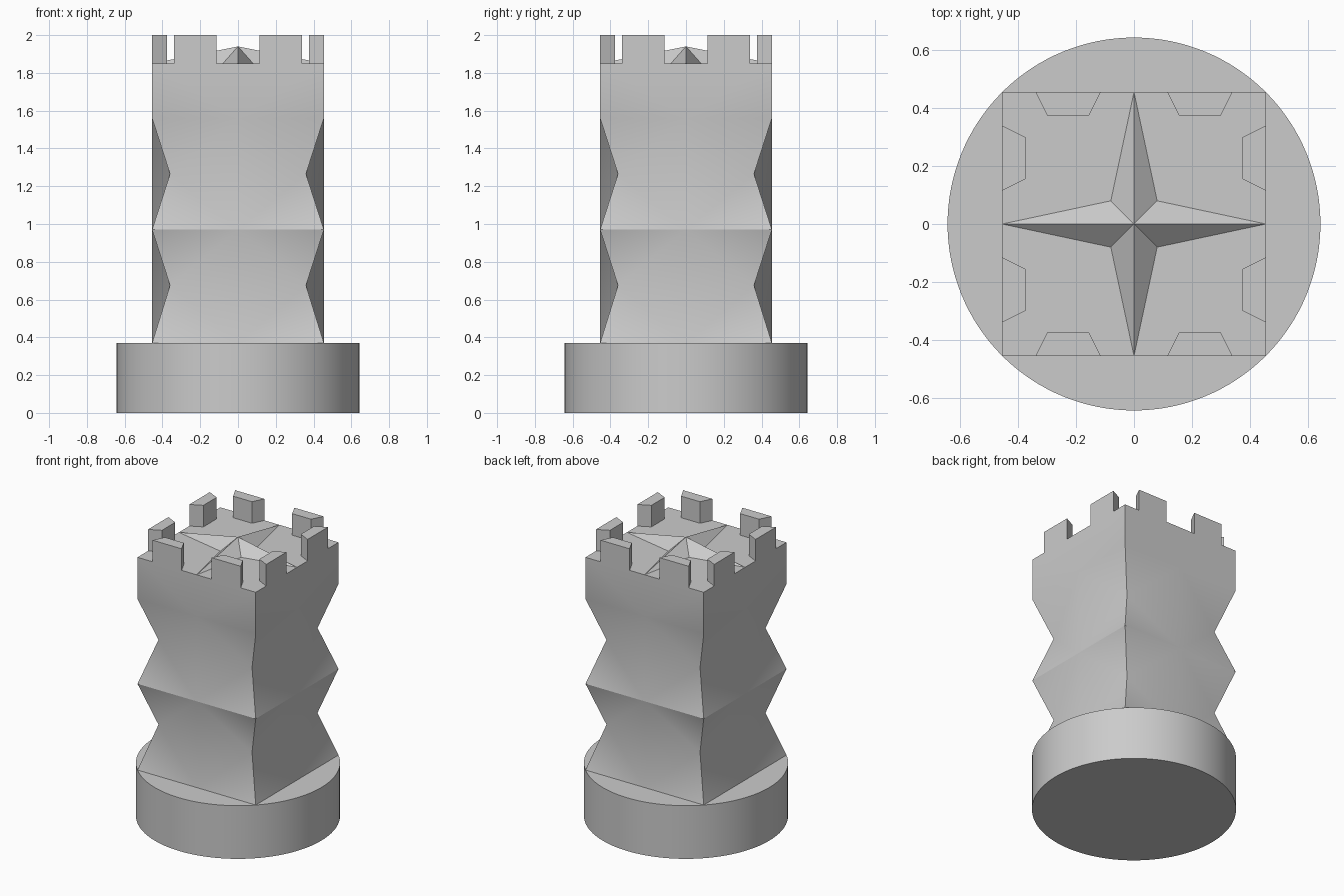
import bpy, bmesh, math
from mathutils import Matrix, Vector

cube = bpy.data.objects.get("Cube")
if cube:
    bpy.data.objects.remove(cube, do_unlink=True)

R = 0.455          # half width of the tower
DENT = 0.36        # half width at the pinched corners
BASE_TOP, DECK, TOP = 0.37, 1.85, 2.0

stone = bpy.data.materials.new("grey_stone")
stone.use_nodes = True
stone.diffuse_color = (0.6, 0.6, 0.6, 1)
stone.node_tree.nodes["Principled BSDF"].inputs["Base Color"].default_value = (0.6, 0.6, 0.6, 1)


def add_face(bm, points, turn):
    """Add one face, turned by quarter turns about z."""
    rot = Matrix.Rotation(turn * math.pi / 2, 3, 'Z')
    return bm.faces.new([bm.verts.new(rot @ Vector(p)) for p in points])


def finish(bm, name):
    """Weld, orient and shade a part."""
    bmesh.ops.remove_doubles(bm, verts=bm.verts, dist=0.0001)
    bmesh.ops.recalc_face_normals(bm, faces=bm.faces)
    mesh = bpy.data.meshes.new(name)
    bm.to_mesh(mesh)
    bm.free()
    obj = bpy.data.objects.new(name, mesh)
    bpy.context.collection.objects.link(obj)
    mesh.materials.append(stone)
    bpy.ops.object.select_all(action='DESELECT')
    obj.select_set(True)
    bpy.context.view_layer.objects.active = obj
    bpy.ops.object.shade_smooth_by_angle(angle=math.radians(30))
    return obj


# Round base
bm = bmesh.new()
bmesh.ops.create_cone(bm, cap_ends=True, segments=128, radius1=R * math.sqrt(2),
                      radius2=R * math.sqrt(2), depth=BASE_TOP,
                      matrix=Matrix.Translation((0, 0, BASE_TOP / 2)))
finish(bm, "round_base")

# Faceted tower: two bands with pinched corners, then a plain square band
bm = bmesh.new()
bands = [(BASE_TOP, 0.675, 0.97), (0.97, 1.265, 1.56)]
for turn in range(4):
    for s in (-1, 1):
        for low, mid, high in bands:
            m0, m1 = (0, -R, low), (0, -R, high)
            k0, k1 = (s * R, -R, low), (s * R, -R, high)
            dent = (s * DENT, -DENT, mid)
            for tri in ((m0, dent, m1), (m0, k0, dent), (m1, dent, k1)):
                add_face(bm, tri, turn)
        z = bands[-1][2]
        add_face(bm, [(0, -R, z), (s * R, -R, z), (s * R, -R, DECK), (0, -R, DECK)], turn)
    # Quarter of the deck
    add_face(bm, [(0, 0, DECK), (0, -R, DECK), (R, -R, DECK), (R, 0, DECK)], turn)
finish(bm, "faceted_tower")

# Four-pointed star roof
bm = bmesh.new()
for turn in range(4):
    for s in (-1, 1):
        add_face(bm, [(0, 0, 1.94), (0, -R, DECK), (s * 0.08, -0.08, DECK)], turn)
finish(bm, "star_roof")

# Battlements: two tapered blocks on each side
for turn, side in enumerate(("front", "left", "back", "right")):
    for s, end in ((-1, "a"), (1, "b")):
        bm = bmesh.new()
        plan = [(0.115, -R), (0.34, -R), (0.30, -0.375), (0.155, -0.375)]
        block = add_face(bm, [(s * x, y, DECK) for x, y in plan], turn)
        ext = bmesh.ops.extrude_face_region(bm, geom=[block], use_keep_orig=True)
        tops = [v for v in ext["geom"] if isinstance(v, bmesh.types.BMVert)]
        bmesh.ops.translate(bm, verts=tops, vec=(0, 0, TOP - DECK))
        finish(bm, f"battlement_{side}_{end}")
